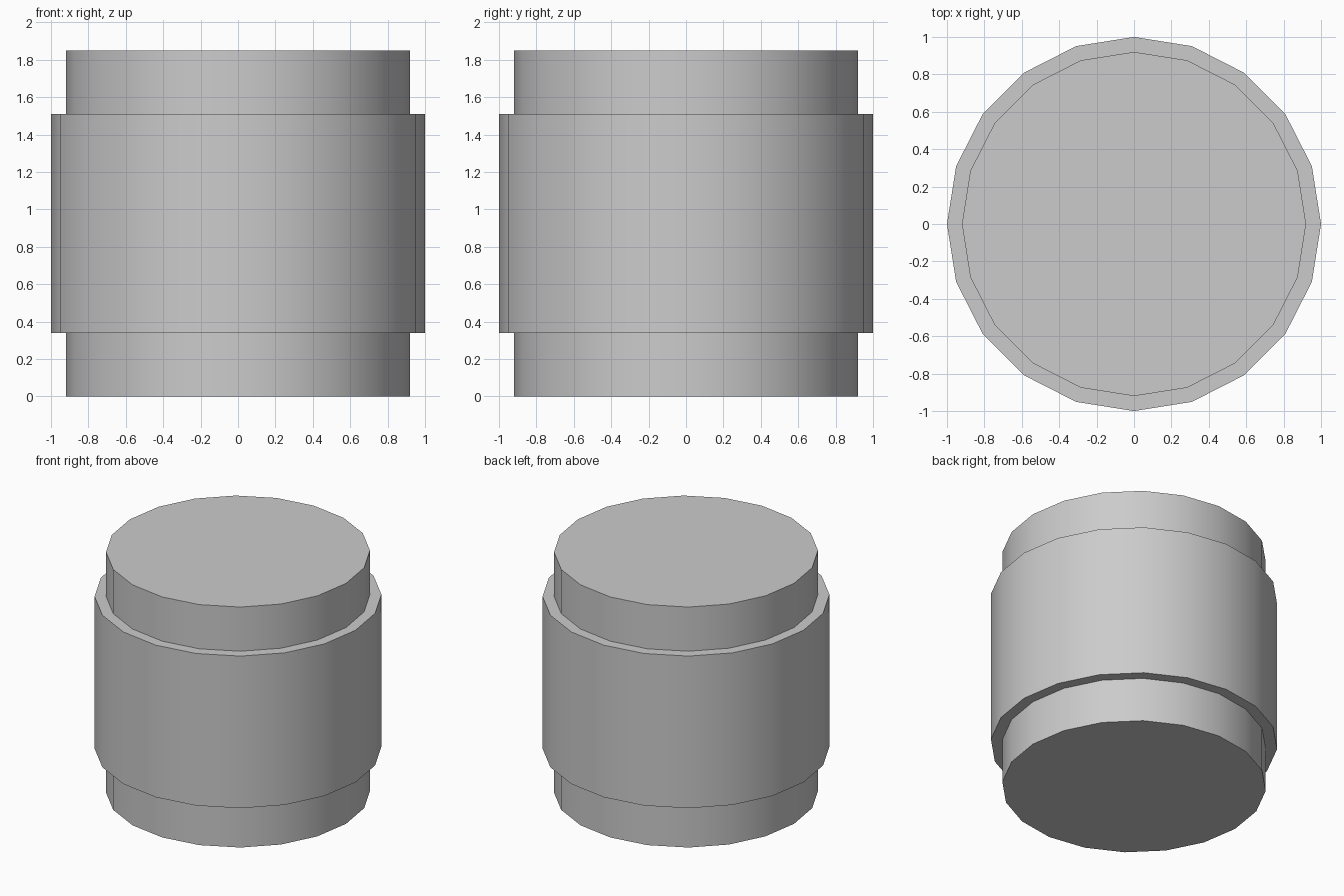
import bpy, bmesh, math

if "Cube" in bpy.data.objects:
    bpy.data.objects.remove(bpy.data.objects["Cube"])

SIDES = 20
# (radius, z) outline of the stepped drum, bottom to top
PROFILE = [(0.92, 0.0), (0.92, 0.34), (1.0, 0.34),
           (1.0, 1.51), (0.92, 1.51), (0.92, 1.85)]


def lathe(name, profile, sides):
    bm = bmesh.new()
    rings = [[bm.verts.new((r * math.cos(2 * math.pi * i / sides),
                            r * math.sin(2 * math.pi * i / sides), z))
              for i in range(sides)] for r, z in profile]
    # walls and steps
    for low, high in zip(rings, rings[1:]):
        for i in range(sides):
            j = (i + 1) % sides
            bm.faces.new((low[i], low[j], high[j], high[i]))
    # end caps
    bm.faces.new(rings[0][::-1])
    bm.faces.new(rings[-1])
    mesh = bpy.data.meshes.new(name)
    bm.to_mesh(mesh)
    bm.free()
    obj = bpy.data.objects.new(name, mesh)
    bpy.context.collection.objects.link(obj)
    return obj


# drum with a wide middle band and narrower ends
drum = lathe("stepped_drum", PROFILE, SIDES)
bpy.context.view_layer.objects.active = drum
drum.select_set(True)
bpy.ops.object.shade_smooth_by_angle(angle=math.radians(30))
